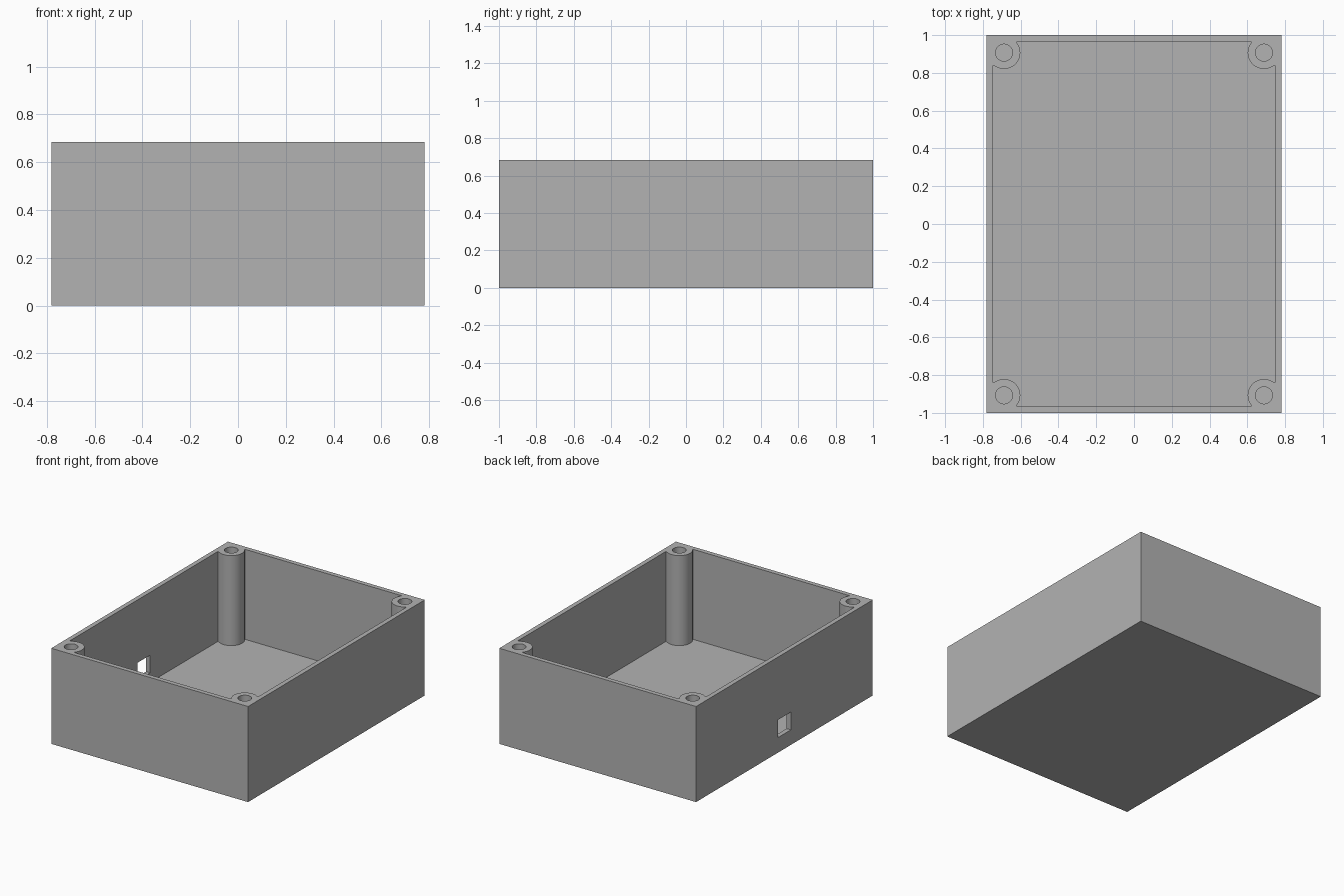
import bpy
import math

cube = bpy.data.objects.get("Cube")
if cube:
    bpy.data.objects.remove(cube, do_unlink=True)

# Overall dimensions
HX, HY, HEIGHT = 0.78, 1.0, 0.685
WALL, FLOOR = 0.033, 0.04
BOSS_X, BOSS_Y, BOSS_R, HOLE_R = 0.688, 0.907, 0.086, 0.045

grey = bpy.data.materials.new("plain grey")
grey.use_nodes = True
colour = (0.45, 0.45, 0.45, 1)
grey.diffuse_color = colour
grey.node_tree.nodes["Principled BSDF"].inputs["Base Color"].default_value = colour


def block(name, low, high):
    """Box spanning two opposite corners."""
    bpy.ops.mesh.primitive_cube_add(size=1)
    ob = bpy.context.object
    ob.name = name
    ob.location = [(a + b) / 2 for a, b in zip(low, high)]
    ob.scale = [abs(b - a) for a, b in zip(low, high)]
    bpy.ops.object.transform_apply(location=True, scale=True)
    ob.data.materials.append(grey)
    return ob


def post(name, x, y, radius, bottom, top):
    """Upright cylinder."""
    bpy.ops.mesh.primitive_cylinder_add(vertices=48, radius=radius, depth=top - bottom,
                                        location=(x, y, (bottom + top) / 2))
    ob = bpy.context.object
    ob.name = name
    bpy.ops.object.transform_apply(location=True)
    ob.data.materials.append(grey)
    return ob


def cut(target, cutter):
    """Subtract the cutter and discard it."""
    cutter.hide_render = True
    mod = target.modifiers.new("cut", "BOOLEAN")
    mod.operation = "DIFFERENCE"
    mod.solver = "EXACT"
    mod.object = cutter
    bpy.context.view_layer.objects.active = target
    bpy.ops.object.modifier_apply(modifier=mod.name)
    bpy.data.objects.remove(cutter, do_unlink=True)


enclosure = block("enclosure", (-HX, -HY, 0), (HX, HY, HEIGHT))
ix, iy = HX - WALL, HY - WALL
cavity = block("cavity_cutter", (-ix, -iy, FLOOR), (ix, iy, HEIGHT + 0.1))
corners = [(sx, sy) for sx in (-1, 1) for sy in (-1, 1)]

# Corner screw posts, with small fillers joining them to the walls
for sx, sy in corners:
    x, y = sx * BOSS_X, sy * BOSS_Y
    cut(cavity, post("screw_post", x, y, BOSS_R, -0.1, 1))
    cut(cavity, block("end_filler", (sx * 0.62, sy * 0.948, -0.1), (x, sy * 0.99, 1)))
    cut(cavity, block("side_filler", (sx * 0.733, sy * 0.838, -0.1), (sx * 0.77, y, 1)))
cut(enclosure, cavity)

# Screw holes
for sx, sy in corners:
    cut(enclosure, post("screw_hole", sx * BOSS_X, sy * BOSS_Y, HOLE_R, FLOOR, 1))

# Cable opening through one long wall
cut(enclosure, block("cable_opening", (-HX - 0.1, -0.073, 0.108), (-ix + 0.05, 0.073, 0.235)))

bpy.ops.object.select_all(action="DESELECT")
enclosure.select_set(True)
bpy.context.view_layer.objects.active = enclosure
bpy.ops.object.shade_smooth_by_angle(angle=math.radians(30))
